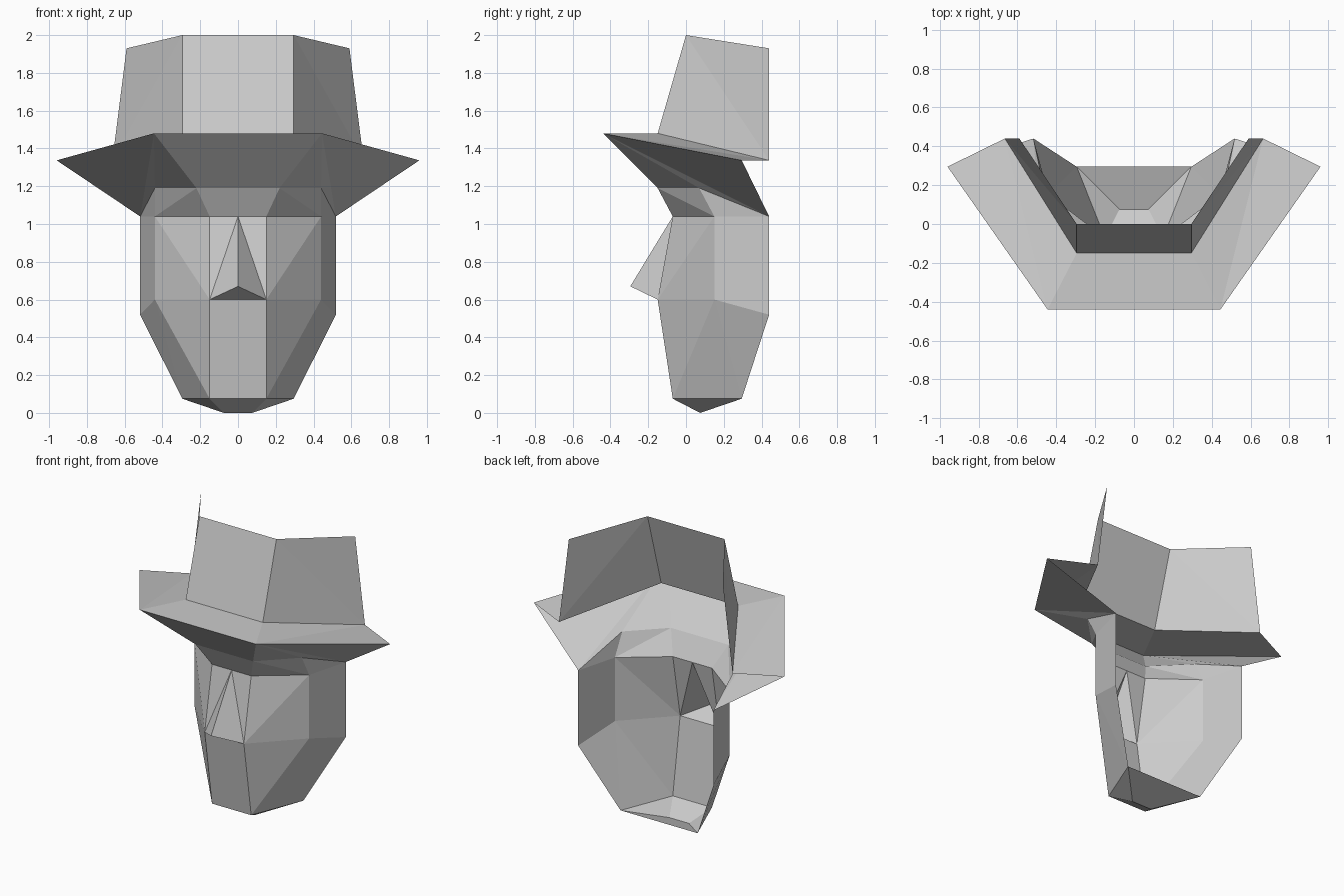
import bpy
import bmesh
from mathutils import Vector

default_cube = bpy.data.objects.get("Cube")
if default_cube:
    bpy.data.objects.remove(default_cube, do_unlink=True)

grey = bpy.data.materials.new("plain grey")
grey.use_nodes = True
shade = (0.6, 0.6, 0.6, 1)
grey.diffuse_color = shade
grey.node_tree.nodes["Principled BSDF"].inputs["Base Color"].default_value = shade


def mirrored(point):
    return (-point[0], point[1], point[2])


def build(name, inside, sides, spans):
    """Sheet from left panels copied to the right, plus spans joining an
    edge to its mirror image. Every face is turned away from 'inside'."""
    panels = []
    for side in sides:
        panels += [side, [mirrored(p) for p in side]]
    for low, high in spans:
        panels.append([mirrored(low), low, high, mirrored(high)])
    bm = bmesh.new()
    for panel in panels:
        corners = list(dict.fromkeys(panel))
        face = bm.faces.new([bm.verts.new(p) for p in corners])
        face.normal_update()
        if face.normal.dot(face.calc_center_median() - Vector(inside)) < 0:
            face.normal_flip()
    bmesh.ops.remove_doubles(bm, verts=bm.verts[:], dist=0.001)
    mesh = bpy.data.meshes.new(name)
    bm.to_mesh(mesh)
    bm.free()
    mesh.materials.append(grey)
    obj = bpy.data.objects.new(name, mesh)
    bpy.context.collection.objects.link(obj)
    return obj


# Hat corners, left half
crown_top = (0.295, 0, 2)
crown_top_back = (0.59, 0.44, 1.93)
crown_base = (0.295, -0.15, 1.48)
crown_base_back = (0.665, 0.44, 1.337)
brim_front = (0.445, -0.44, 1.48)
brim_side = (0.96, 0.295, 1.337)

# Head corners, left half
hairline = (0.22, -0.15, 1.19)
temple_top = (0.44, 0.07, 1.19)
brow = (0.15, -0.07, 1.04)
temple = (0.44, 0.15, 1.04)
ear_top = (0.518, 0.44, 1.04)
nostril = (0.15, -0.15, 0.6)
cheek = (0.44, 0.15, 0.6)
ear_base = (0.518, 0.44, 0.52)
jaw_front = (0.15, -0.07, 0.075)
jaw_back = (0.295, 0.295, 0.075)
chin = (0.075, 0.075, 0)
nose_bridge = (0, -0.07, 1.04)
nose_tip = (0, -0.295, 0.67)

# Hat
build("hat_crown", (0, 0.5, 1.7),
      [[crown_base, crown_base_back, crown_top],
       [crown_base_back, crown_top_back, crown_top]],
      [(crown_base, crown_top)])
build("hat_brim_top", (0, 0.3, -3),
      [[crown_base, brim_front, crown_base_back],
       [brim_front, brim_side, crown_base_back]],
      [(brim_front, crown_base)])
build("hat_brim_underside", (0, 0.3, 4),
      [[hairline, temple_top, brim_front],
       [temple_top, ear_top, brim_front],
       [ear_top, brim_side, brim_front]],
      [(hairline, brim_front)])

# Head shell, open at the back
build("forehead", (0, 0.5, 1.1),
      [[brow, temple, hairline],
       [temple, temple_top, hairline],
       [temple, ear_top, temple_top]],
      [(brow, hairline)])
build("face", (0, 0.5, 0.6),
      [[nose_bridge, nostril, brow],
       [nostril, temple, brow],
       [nostril, cheek, temple],
       [cheek, ear_base, ear_top, temple],
       [jaw_front, cheek, nostril],
       [jaw_front, jaw_back, cheek],
       [jaw_back, ear_base, cheek]],
      [(jaw_front, nostril)])
build("nose", (0, 0.5, 0.6),
      [[nose_bridge, nose_tip, nostril]],
      [(nostril, nose_tip)])
build("chin", (0, 0.3, 0.6),
      [[jaw_front, chin, jaw_back]],
      [(chin, jaw_front), (chin, jaw_back)])
